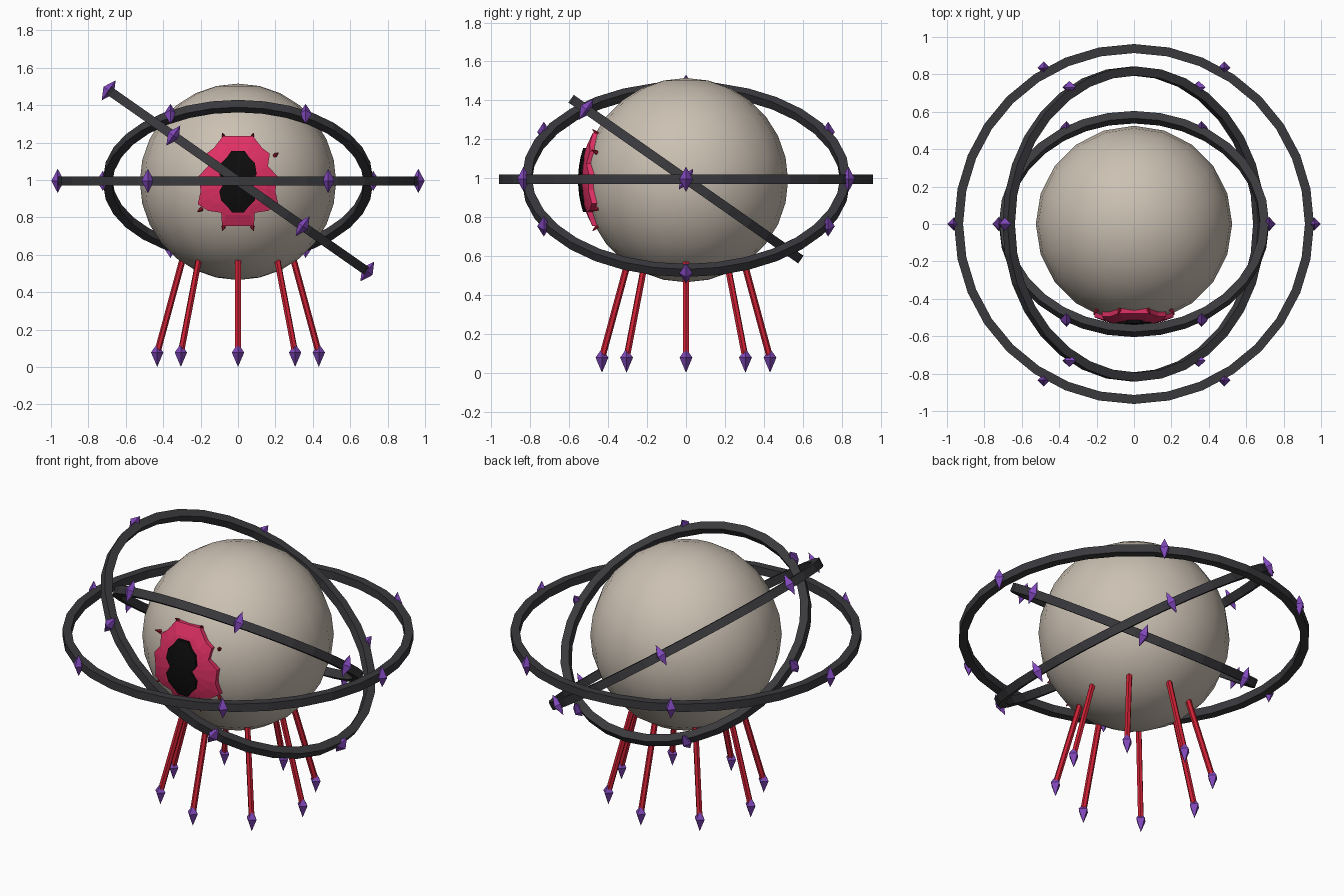
import bpy, bmesh
from math import pi, sin, cos, sqrt, radians
from mathutils import Vector, Matrix

if "Cube" in bpy.data.objects:
    bpy.data.objects.remove(bpy.data.objects["Cube"])


def material(name, colour):
    m = bpy.data.materials.new(name)
    m.use_nodes = True
    m.diffuse_color = (*colour, 1)
    bsdf = next(n for n in m.node_tree.nodes if n.type == 'BSDF_PRINCIPLED')
    bsdf.inputs["Base Color"].default_value = (*colour, 1)
    return m


BONE = material("bone", (0.60, 0.53, 0.45))
IRON = material("dark_iron", (0.042, 0.042, 0.048))
PINK = material("iris_pink", (0.75, 0.03, 0.13))
BLACK = material("pupil_black", (0.004, 0.004, 0.004))
RED = material("rod_red", (0.62, 0.015, 0.035))
MAROON = material("thorn_maroon", (0.33, 0.008, 0.025))
PURPLE = material("gem_purple", (0.22, 0.065, 0.50))
CENTRE = Vector((0, 0, 0.99))


def finish(name, bm, mat, smooth=False):
    bmesh.ops.recalc_face_normals(bm, faces=bm.faces)
    mesh = bpy.data.meshes.new(name)
    bm.to_mesh(mesh)
    bm.free()
    mesh.materials.append(mat)
    for p in mesh.polygons:
        p.use_smooth = smooth
    obj = bpy.data.objects.new(name, mesh)
    bpy.context.collection.objects.link(obj)
    return obj


def gem(name, pos, up, down, radius, rotation=None):
    """Four-sided double pyramid."""
    bm = bmesh.new()
    belt = [bm.verts.new((radius * cos(i * pi / 2), radius * sin(i * pi / 2), 0)) for i in range(4)]
    for z in (up, -down):
        tip = bm.verts.new((0, 0, z))
        for i in range(4):
            bm.faces.new((belt[i], belt[(i + 1) % 4], tip))
    turn = rotation.to_4x4() if rotation else Matrix()
    bm.transform(Matrix.Translation(pos) @ turn)
    return finish(name, bm, PURPLE)


def rod(name, a, b, r1, r2, sides, mat):
    """Tapered straight rod from a to b."""
    bm = bmesh.new()
    d = b - a
    bmesh.ops.create_cone(bm, cap_ends=True, segments=sides, radius1=r1, radius2=r2, depth=d.length)
    bm.transform(Matrix.Translation((a + b) / 2) @ d.to_track_quat('Z', 'Y').to_matrix().to_4x4())
    return finish(name, bm, mat)


def ring(name, radius, tilt, segments=32, half=0.024):
    """Square-section hoop with six gems on its outer edge."""
    centre = Vector((0, 0, 0.995))
    bm = bmesh.new()
    loops = []
    for i in range(segments):
        a = 2 * pi * i / segments
        loops.append([bm.verts.new(((radius + u * half) * cos(a), (radius + u * half) * sin(a), v * half))
                      for u, v in ((-1, -1), (1, -1), (1, 1), (-1, 1))])
    for i in range(segments):
        p, q = loops[i], loops[(i + 1) % segments]
        for j in range(4):
            k = (j + 1) % 4
            bm.faces.new((p[j], q[j], q[k], p[k]))
    bm.transform(Matrix.Translation(centre) @ tilt.to_4x4())
    finish(name, bm, IRON)
    for i in range(6):
        a = i * pi / 3
        pos = Vector((cos(a), sin(a), 0)) * (radius + 0.026)
        gem(f"{name}_gem_{i + 1}", centre + tilt @ pos, 0.065, 0.065, 0.034, tilt)


def eye_patch(name, half_outline, radius, inner, mat):
    """Mirrored ragged outline wrapped on the front of the ball, with a rim."""
    outline = half_outline + [(-x, z) for x, z in reversed(half_outline)]
    n = len(outline)
    bm = bmesh.new()

    def wrap(x, z, r):
        return bm.verts.new(CENTRE + Vector((x, -sqrt(r * r - x * x - z * z), z)))

    middle = wrap(0, 0, radius)
    rows = [[wrap(x * t, z * t, radius) for x, z in outline] for t in (0.25, 0.5, 0.75, 1)]
    rows.append([wrap(x, z, inner) for x, z in outline])
    for i in range(n):
        j = (i + 1) % n
        bm.faces.new((middle, rows[0][i], rows[0][j]))
        for p, q in zip(rows, rows[1:]):
            bm.faces.new((p[i], q[i], q[j], p[j]))
    finish(name, bm, mat)


# Ball
bm = bmesh.new()
bmesh.ops.create_uvsphere(bm, u_segments=20, v_segments=14, radius=0.525)
bm.transform(Matrix.Translation(CENTRE))
finish("eyeball", bm, BONE, smooth=True)

# Iris and pupil
eye_patch("iris", [(.08, .245), (.13, .18), (.17, .15), (.16, .085), (.21, .03), (.2, -.05),
                   (.215, -.12), (.16, -.155), (.09, -.165), (.085, -.235)], 0.543, 0.50, PINK)
eye_patch("pupil", [(.035, .165), (.06, .13), (.09, .1), (.1, .04), (.07, 0), (.1, -.05),
                    (.09, -.1), (.05, -.14), (.03, -.165)], 0.555, 0.535, BLACK)

# Small thorns around the iris
for side in (-1, 1):
    for i, (x, z) in enumerate(((.075, .235), (.195, .14), (.195, -.145), (.075, -.235))):
        out = Vector((side * x, -sqrt(0.52 ** 2 - x * x - z * z), z))
        tip = out * 1.05 + Vector((side * x, 0, z)) * 0.06
        rod(f"thorn_{'left' if side > 0 else 'right'}_{i + 1}", CENTRE + out * 0.97, CENTRE + tip,
            0.016, 0.002, 5, MAROON)

# Three hoops
ring("level_ring", 0.938, Matrix.Identity(3))
ring("side_tilted_ring", 0.818, Matrix.Rotation(radians(35), 3, 'Y'))
ring("front_tilted_ring", 0.697, Matrix.Rotation(radians(-35), 3, 'X'))

# Eight splayed rods with gem tips
for i in range(8):
    d = Vector((cos(i * pi / 4), sin(i * pi / 4), 0))
    rod(f"hanging_rod_{i + 1}", d * 0.295 + Vector((0, 0, 0.58)), d * 0.428 + Vector((0, 0, 0.09)),
        0.017, 0.017, 6, RED)
    gem(f"rod_tip_{i + 1}", d * 0.432 + Vector((0, 0, 0.078)), 0.047, 0.078, 0.033)
